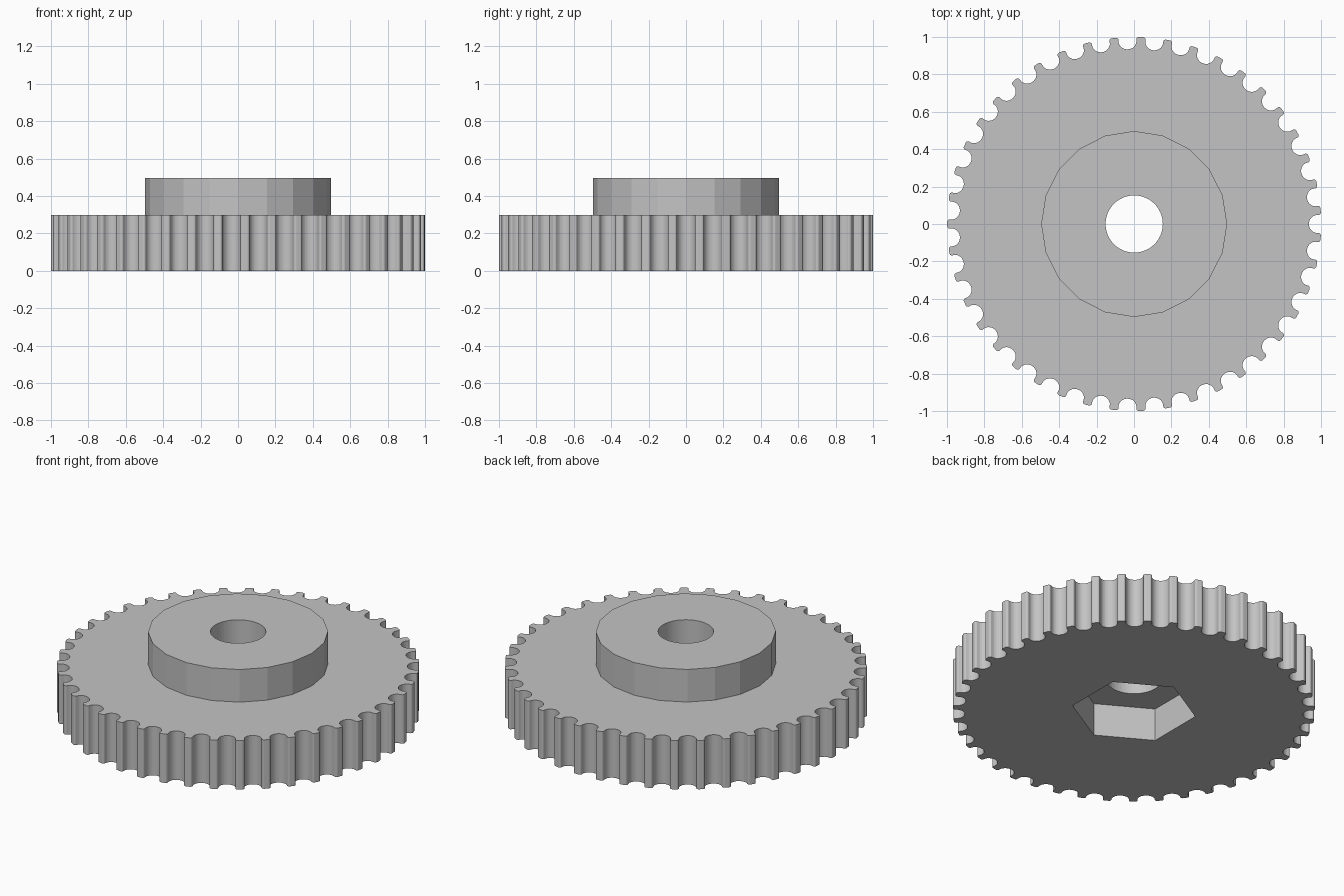
import bpy, bmesh, math
from math import sin, cos, pi, radians

if "Cube" in bpy.data.objects:
    bpy.data.objects.remove(bpy.data.objects["Cube"], do_unlink=True)

# Dimensions, in wheel radii
TEETH = 43
UNIT = 1 / 20.15
BASE_H, TOTAL_H, POCKET_H = 0.298, 0.497, 0.2
HUB_R, BORE_R, HEX_R = 0.497, 0.153, 0.344

grey = bpy.data.materials.new("plain grey")
grey.use_nodes = True
grey.diffuse_color = (0.55, 0.55, 0.55, 1)
grey.node_tree.nodes["Principled BSDF"].inputs["Base Color"].default_value = grey.diffuse_color


def circle(radius, sides, start=0.0):
    return [(radius * cos(start + 2 * pi * i / sides),
             radius * sin(start + 2 * pi * i / sides)) for i in range(sides)]


def arc(cx, cy, r, a0, a1, steps):
    angles = [radians(a0 + (a1 - a0) * i / steps) for i in range(steps + 1)]
    return [(cx + r * cos(a), cy + r * sin(a)) for a in angles]


def tooth_outline():
    """Round-bottomed grooves with filleted mouths, repeated around the rim."""
    fillet = arc(1.135, -0.25, 0.25, 90, 180, 6)
    bottom = arc(0, -0.4, 0.885, 180, 360, 16)
    groove = [(-x, y) for x, y in fillet] + bottom + fillet[::-1]
    mouth = 1.235 * UNIT
    base = math.sqrt(1 - mouth ** 2)
    outline = []
    for i in range(TEETH):
        a = 2 * pi * i / TEETH
        for x, y in groove:
            t, r = x * 1.088 * UNIT, base + y * UNIT
            outline.append((r * cos(a) - t * sin(a), r * sin(a) + t * cos(a)))
    return outline


def shell(name, rings):
    """Join successive (outline, height) rings: walls between heights, caps on a level."""
    bm = bmesh.new()
    loops = []
    for points, z in rings:
        verts = [bm.verts.new((x, y, z)) for x, y in points]
        edges = [bm.edges.new((v, verts[(i + 1) % len(verts)]))
                 for i, v in enumerate(verts)]
        loops.append((verts, edges, z))
    for (va, ea, za), (vb, eb, zb) in zip(loops, loops[1:]):
        if za == zb:
            bmesh.ops.triangle_fill(bm, edges=ea + eb, use_beauty=True)
        else:
            n = len(va)
            for i in range(n):
                j = (i + 1) % n
                bm.faces.new((va[i], va[j], vb[j], vb[i]))
    bmesh.ops.recalc_face_normals(bm, faces=bm.faces)
    mesh = bpy.data.meshes.new(name)
    bm.to_mesh(mesh)
    bm.free()
    mesh.materials.append(grey)
    obj = bpy.data.objects.new(name, mesh)
    bpy.context.collection.objects.link(obj)
    return obj


rim = tooth_outline()
hub = circle(HUB_R, 20)
bore = circle(BORE_R, 60)
hexagon = circle(HEX_R, 6, pi / 2)

# Toothed wheel with a hexagonal nut pocket underneath
wheel = shell("toothed_wheel", [
    (hub, BASE_H), (rim, BASE_H), (rim, 0), (hexagon, 0),
    (hexagon, POCKET_H), (bore, POCKET_H), (bore, BASE_H)])

# Faceted hub with the shaft bore
collar = shell("hub", [
    (hub, BASE_H), (hub, TOTAL_H), (bore, TOTAL_H), (bore, BASE_H)])

# Centre the odd-toothed wheel on its own width
shift = -(min(p[0] for p in rim) + max(p[0] for p in rim)) / 2
for part in (wheel, collar):
    part.location.x = shift
